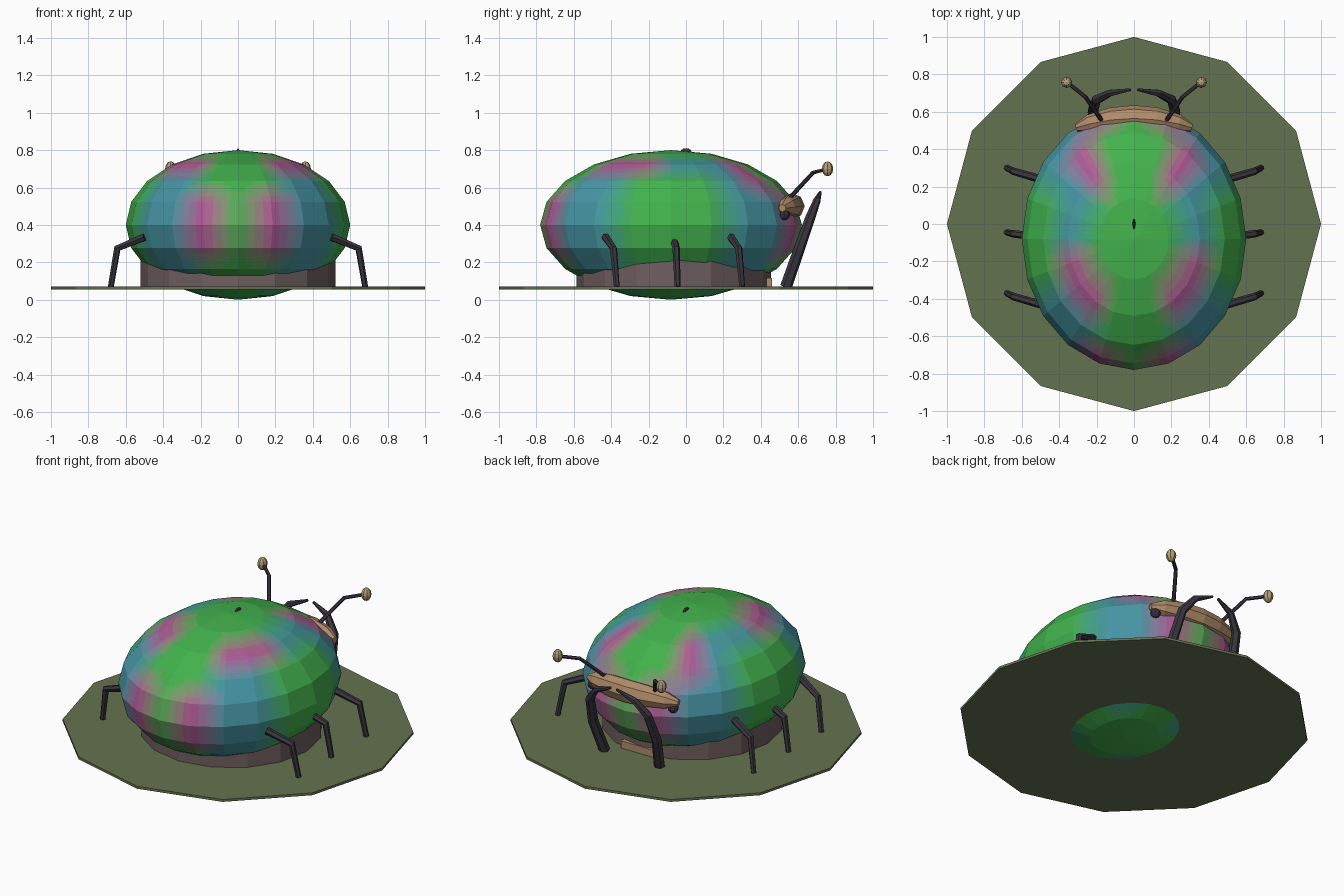
import bpy, bmesh, math

if "Cube" in bpy.data.objects:
    bpy.data.objects.remove(bpy.data.objects["Cube"])

def srgb(c):
    return tuple((v / 255 / 12.92 if v < 11 else ((v / 255 + 0.055) / 1.055) ** 2.4) for v in c)

def material(name, c):
    m = bpy.data.materials.new(name)
    m.diffuse_color = (*c, 1)
    m.use_nodes = True
    m.node_tree.nodes["Principled BSDF"].inputs["Base Color"].default_value = m.diffuse_color
    return m

DARK = material("dark", srgb((58, 54, 64)))
TAN = material("tan", srgb((176, 140, 105)))
CREAM = material("cream", srgb((180, 160, 120)))
OLIVE = material("olive", srgb((100, 114, 80)))
BROWN = material("brown", srgb((112, 95, 95)))

def finish(name, mat):
    o = bpy.context.object
    o.name = name
    o.data.materials.clear()
    o.data.materials.append(mat)
    return o

def ball(name, loc, size, mat, seg=8, rings=6):
    bpy.ops.mesh.primitive_uv_sphere_add(segments=seg, ring_count=rings, radius=1, location=loc)
    bpy.context.object.scale = size
    return finish(name, mat)

def cylinder(name, sides, radius, z0, z1, y, mat):
    bpy.ops.mesh.primitive_cylinder_add(vertices=sides, radius=radius, depth=z1 - z0,
                                        location=(0, y, (z0 + z1) / 2))
    return finish(name, mat)

def tube(name, pts, radii, mat, res=1):
    cu = bpy.data.curves.new(name, 'CURVE')
    cu.dimensions = '3D'
    cu.bevel_depth = 1
    cu.bevel_resolution = res
    cu.use_fill_caps = True
    sp = cu.splines.new('POLY')
    sp.use_smooth = False
    sp.points.add(len(pts) - 1)
    for p, co, r in zip(sp.points, pts, radii):
        p.co = (*co, 1)
        p.radius = r
    o = bpy.data.objects.new(name, cu)
    bpy.context.collection.objects.link(o)
    bpy.ops.object.select_all(action='DESELECT')
    o.select_set(True)
    bpy.context.view_layer.objects.active = o
    bpy.ops.object.convert(target='MESH')
    return finish(name, mat)

# ground disc and lower body
cylinder("base_disc", 12, 1.0, 0.055, 0.07, 0, OLIVE)
cylinder("lower_body", 16, 0.52, 0.06, 0.30, -0.065, BROWN)

# patterned shell: 20 x 10 facets, colours blended between the facet corners
SEG, RINGS, SUB = 20, 10, 4
COLORS = [srgb((66, 178, 76)), srgb((70, 150, 165)), srgb((182, 78, 150))]

def corner(j, k):
    t, a = math.pi * j / RINGS, 2 * math.pi * k / SEG
    return (0.6 * math.sin(t) * math.cos(a), -0.08 + 0.7 * math.sin(t) * math.sin(a),
            0.4 + 0.4 * math.cos(t))

def color_at(j, k):
    k = (k + 9) % 20 - 9
    if abs(k) > 5:
        k = int(math.copysign(10 - abs(k), k))
    if j < 2 or j > 8 or abs(k) == 5:
        return 0
    if j == 2:
        return 2 if k in (-1, -2, -3, 3) else 0 if abs(k) == 4 else 1
    if j == 3 and k == 3:
        return 2
    if abs(k) == 4:
        return 2 if 4 <= j <= 6 else 0
    return 1 if abs(k) in (2, 3) else 0

bm = bmesh.new()
mesh = bpy.data.meshes.new("shell")
slots = {}
for j in range(RINGS):
    for k in range(SEG):
        cell = [(j, k), (j + 1, k), (j + 1, k + 1), (j, k + 1)]
        pos = [corner(*c) for c in cell]
        ids = [color_at(*c) for c in cell]

        def weights(u, v):
            return ((1 - u) * (1 - v), u * (1 - v), u * v, (1 - u) * v)

        for a in range(SUB):
            for b in range(SUB):
                verts = []
                for da, db in ((0, 0), (1, 0), (1, 1), (0, 1)):
                    w = weights((a + da) / SUB, (b + db) / SUB)
                    verts.append(bm.verts.new([sum(wi * p[i] for wi, p in zip(w, pos))
                                               for i in range(3)]))
                f = bm.faces.new(verts)
                w = weights((a + 0.5) / SUB, (b + 0.5) / SUB)
                mix = [round(8 * sum(wi for wi, c in zip(w, ids) if c == n)) / 8 for n in range(3)]
                key = tuple(m / sum(mix) for m in mix)
                if key not in slots:
                    slots[key] = len(slots)
                    rgb = [sum(m * c[i] for m, c in zip(key, COLORS)) for i in range(3)]
                    mesh.materials.append(material("shell_tone", rgb))
                f.material_index = slots[key]
bmesh.ops.remove_doubles(bm, verts=bm.verts, dist=0.0005)
bmesh.ops.recalc_face_normals(bm, faces=bm.faces)
bm.to_mesh(mesh)
bm.free()
bpy.context.collection.objects.link(bpy.data.objects.new("shell", mesh))

# small tip on top of the shell
ball("top_tip", (0, 0, 0.79), (0.008, 0.03, 0.02), DARK)

# curved head bar and the chin below it
tube("head", [(-0.31, 0.515, 0.49), (-0.24, 0.535, 0.495), (-0.12, 0.557, 0.50), (0, 0.565, 0.50),
              (0.12, 0.557, 0.50), (0.24, 0.535, 0.495), (0.31, 0.515, 0.49)],
     [0.02, 0.05, 0.066, 0.07, 0.066, 0.05, 0.02], TAN, 2)
bpy.ops.mesh.primitive_cube_add(size=1, location=(0, 0.44, 0.09))
bpy.context.object.scale = (0.26, 0.04, 0.05)
finish("chin", TAN)

for s, side in ((-1, "left"), (1, "right")):
    ball(side + "_eye", (s * 0.28, 0.525, 0.455), (0.03, 0.03, 0.03), DARK)
    # antenna with knob
    tube(side + "_antenna", [(s * 0.17, 0.55, 0.54), (s * 0.26, 0.68, 0.68), (s * 0.36, 0.76, 0.70)],
         [0.012, 0.011, 0.01], DARK)
    ball(side + "_antenna_knob", (s * 0.36, 0.757, 0.70), (0.03, 0.03, 0.04), CREAM)
    # hooked mandible
    tube(side + "_mandible", [(s * 0.19, 0.535, 0.07), (s * 0.22, 0.605, 0.27), (s * 0.20, 0.665, 0.44),
                              (s * 0.13, 0.70, 0.53), (s * 0.02, 0.718, 0.575)],
         [0.032, 0.03, 0.027, 0.02, 0.008], DARK)
    # three legs on each side
    for y, dy, name in ((-0.43, 0.06, "front"), (-0.07, 0.025, "middle"), (0.24, 0.06, "rear")):
        tube(f"{side}_{name}_leg", [(s * 0.50, y, 0.335), (s * 0.645, y + 0.7 * dy, 0.275),
                                    (s * 0.68, y + dy, 0.07)],
             [0.022, 0.02, 0.016], DARK)
